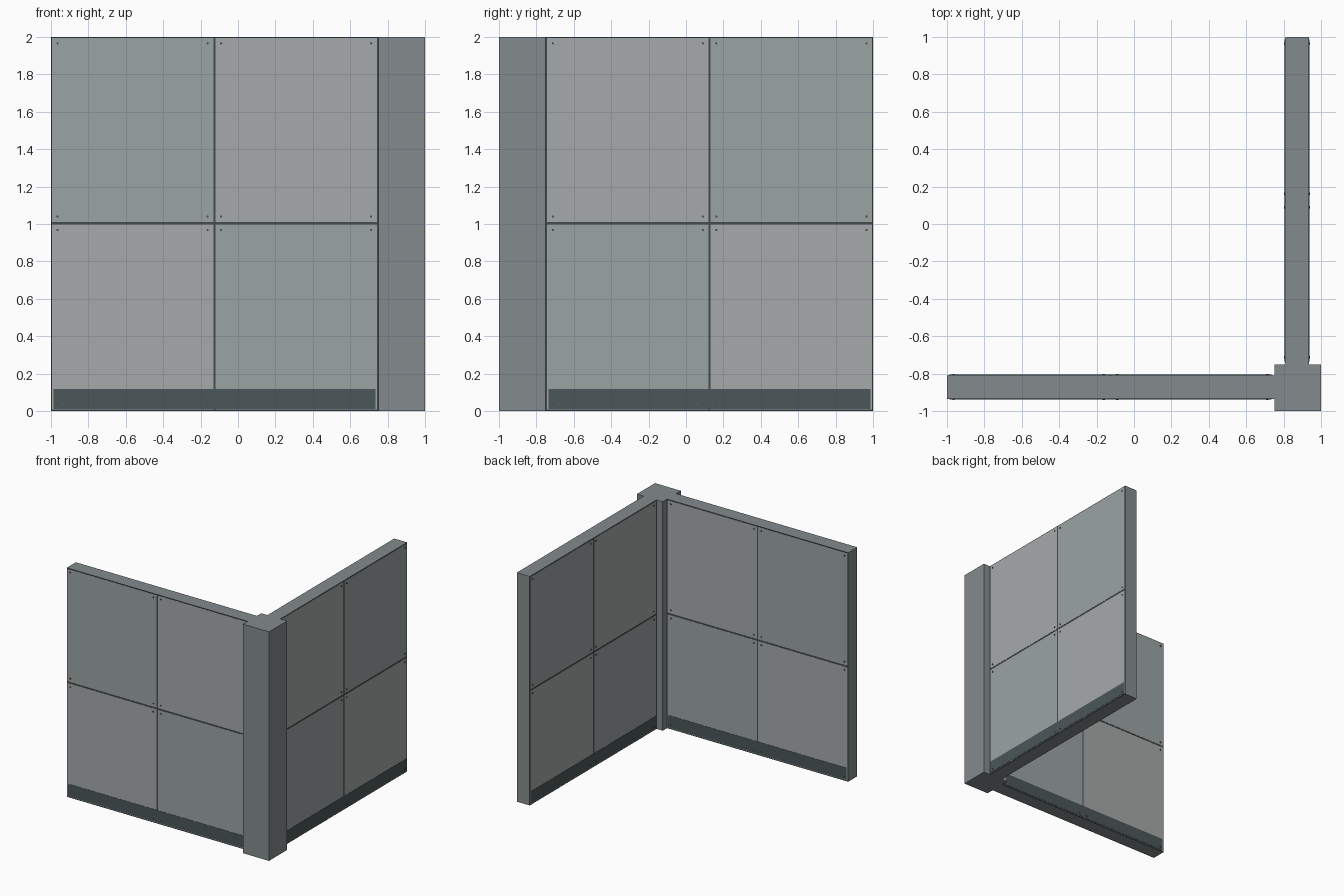
import bpy, bmesh
from mathutils import Matrix, Vector

if "Cube" in bpy.data.objects:
    bpy.data.objects.remove(bpy.data.objects["Cube"])


def material(name, rgb):
    m = bpy.data.materials.new(name)
    m.diffuse_color = (*rgb, 1)
    m.use_nodes = True
    m.node_tree.nodes["Principled BSDF"].inputs["Base Color"].default_value = m.diffuse_color
    return m


FRAME = material("frame_grey", (0.23, 0.26, 0.27))
LIGHT = material("panel_light", (0.38, 0.40, 0.40))
DARK = material("panel_green_grey", (0.33, 0.37, 0.37))
SKIRT = material("skirting_dark", (0.07, 0.095, 0.10))
SEAM = material("seam_dark", (0.06, 0.07, 0.07))


def box(bm, lo, hi):
    lo, hi = Vector(lo), Vector(hi)
    mat = Matrix.Translation((lo + hi) / 2) @ Matrix.Diagonal((*(hi - lo), 1))
    bmesh.ops.create_cube(bm, size=1, matrix=mat)


def finish(bm, name, mat, place=Matrix.Identity(4)):
    bm.transform(place)
    bmesh.ops.recalc_face_normals(bm, faces=bm.faces)
    me = bpy.data.meshes.new(name)
    bm.to_mesh(me)
    bm.free()
    me.materials.append(mat)
    ob = bpy.data.objects.new(name, me)
    bpy.context.collection.objects.link(ob)


def boxes(name, mat, spans, place=Matrix.Identity(4)):
    bm = bmesh.new()
    for lo, hi in spans:
        box(bm, lo, hi)
    finish(bm, name, mat, place)


def wall(name, place):
    # local frame: x runs away from the post, y is wall thickness
    L, H, T = 1.75, 2.0, 0.0615
    boxes(name + "_core", FRAME, [((0, -T, 0), (L, T, H))], place)

    # dark backing sheets that show through the seams
    t1 = T + 0.001
    boxes(name + "_seam_backing", SEAM,
          [((0, min(s * T, s * t1), 0), (L, max(s * T, s * t1), H)) for s in (-1, 1)], place)

    # checkerboard of four panels on each face
    cols = [(0.008, 0.869), (0.881, 1.744)]
    rows = [(0.008, 0.998), (1.012, 1.994)]
    t2 = t1 + 0.002
    for mat, label, odd in ((DARK, "_green_panels", 0), (LIGHT, "_light_panels", 1)):
        spans = []
        for s in (-1, 1):
            y0, y1 = sorted((s * t1, s * t2))
            for i, (u0, u1) in enumerate(cols):
                for j, (z0, z1) in enumerate(rows):
                    if (i + j) % 2 == odd:
                        spans.append(((u0, y0, z0), (u1, y1, z1)))
        boxes(name + label, mat, spans, place)

    # skirting boards
    t3 = t2 + 0.002
    boxes(name + "_skirting", SKIRT,
          [((0.014, min(s * t1, s * t3), 0.012), (1.736, max(s * t1, s * t3), 0.118))
           for s in (-1, 1)], place)

    # bolts at every panel corner
    bm = bmesh.new()
    for s in (-1, 1):
        for u in (0.038, 0.84, 0.912, 1.715):
            for z in (0.036, 0.968, 1.04, 1.966):
                m = Matrix.Translation((u, s * 0.066, z)) @ Matrix.Rotation(1.5707963, 4, 'X')
                bmesh.ops.create_cone(bm, cap_ends=True, segments=8, radius1=0.006,
                                      radius2=0.006, depth=0.008, matrix=m)
    finish(bm, name + "_bolts", SEAM, place)


# corner post
boxes("corner_post", FRAME, [((0.75, -1, 0), (1, -0.75, 2))])

# front wall runs to -x, side wall runs to +y; the checker mirrors about the post
wall("front_wall", Matrix.Translation((0.75, -0.872, 0)) @ Matrix.Diagonal((-1, 1, 1, 1)))
swap = Matrix(((0, 1, 0, 0), (1, 0, 0, 0), (0, 0, 1, 0), (0, 0, 0, 1)))
wall("side_wall", Matrix.Translation((0.872, -0.75, 0)) @ swap)
